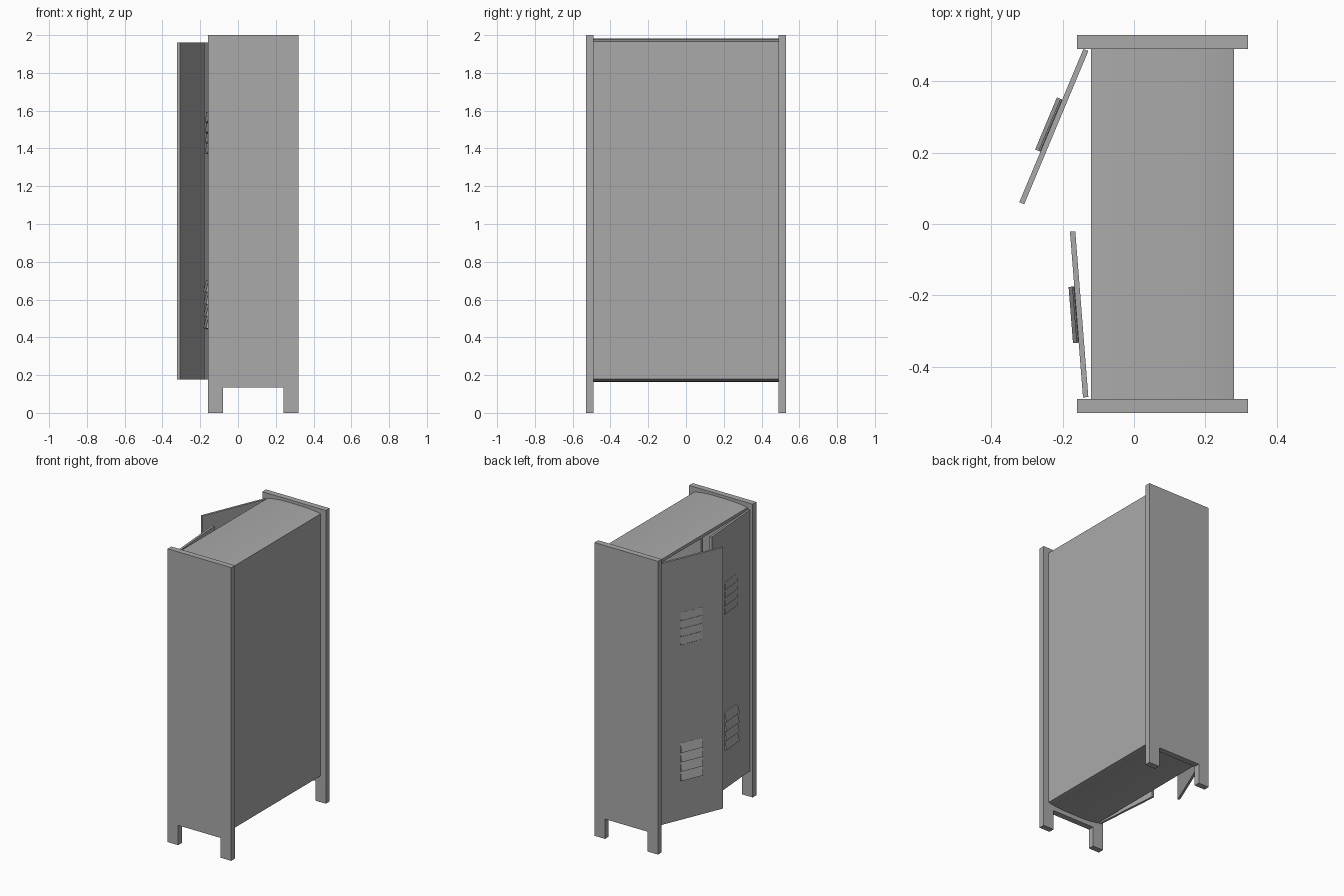
import bpy, bmesh, math
from mathutils import Matrix, Vector

cube = bpy.data.objects.get("Cube")
if cube:
    bpy.data.objects.remove(cube, do_unlink=True)

# One painted-metal colour for the whole cabinet
grey = bpy.data.materials.new("grey_metal")
grey.use_nodes = True
COLOUR = (0.4, 0.4, 0.4, 1)
grey.diffuse_color = COLOUR
grey.node_tree.nodes["Principled BSDF"].inputs["Base Color"].default_value = COLOUR


def extrude_y(name, profile, y0, y1, matrix=Matrix(), smooth=False):
    """Extrude an x-z profile from y0 to y1."""
    bm = bmesh.new()
    face = bm.faces.new([bm.verts.new((x, y0, z)) for x, z in profile])
    new = bmesh.ops.extrude_face_region(bm, geom=[face])["geom"]
    bmesh.ops.translate(bm, vec=(0, y1 - y0, 0),
                        verts=[v for v in new if isinstance(v, bmesh.types.BMVert)])
    bmesh.ops.recalc_face_normals(bm, faces=bm.faces)
    mesh = bpy.data.meshes.new(name)
    bm.to_mesh(mesh)
    bm.free()
    mesh.materials.append(grey)
    obj = bpy.data.objects.new(name, mesh)
    bpy.context.collection.objects.link(obj)
    obj.matrix_world = matrix
    if smooth:
        bpy.ops.object.select_all(action='DESELECT')
        obj.select_set(True)
        bpy.context.view_layer.objects.active = obj
        bpy.ops.object.shade_smooth_by_angle(angle=math.radians(30))
    return obj


def box(name, x0, x1, y0, y1, z0, z1, matrix=Matrix()):
    return extrude_y(name, [(x0, z0), (x1, z0), (x1, z1), (x0, z1)], y0, y1, matrix)


# Side panels with two feet each
side = [(-0.16, 0), (-0.08, 0), (-0.08, 0.135), (0.24, 0.135),
        (0.24, 0), (0.32, 0), (0.32, 2), (-0.16, 2)]
extrude_y("left_side_panel", side, 0.49, 0.53)
extrude_y("right_side_panel", side, -0.53, -0.49)

# Gently crowned top and bottom, back and centre divider
MID, HALF, CROWN = 0.08, 0.2, 0.015
arc = [(MID + HALF * t, CROWN * (1 - abs(t) ** 3))
       for t in (i / 8 - 1 for i in range(17))]


def crowned(name, edge, inner, sign):
    outline = [(x, edge + sign * h) for x, h in arc]
    extrude_y(name, outline + [(MID + HALF, inner), (MID - HALF, inner)],
              -0.49, 0.49, smooth=True)


crowned("top_panel", 1.966, 1.945, 1)
crowned("bottom_panel", 0.179, 0.2, -1)
box("back_panel", 0.265, 0.28, -0.49, 0.49, 0.179, 1.966)
box("centre_divider", -0.12, 0.27, -0.01, 0.01, 0.19, 1.95)

# Doors, each hinged at a side panel, with louvred vents
LENGTH, THICK, VENT = 0.466, 0.015, 0.158


def door(name, hinge_y, angle):
    s = 1 if hinge_y > 0 else -1
    place = (Matrix.Translation(Vector((-0.128, hinge_y, 0)))
             @ Matrix.Rotation(math.radians(-s * angle), 4, 'Z'))
    box(name, -THICK, 0, 0, -s * LENGTH, 0.178, 1.96, place)
    start = -s * (LENGTH - VENT) / 2
    for vent, z0, pitch, depth in (("upper", 1.37, 0.055, 0.006),
                                   ("lower", 0.445, 0.064, 0.016)):
        for i in range(4):
            z = z0 + i * pitch
            slat = [(-THICK, z), (-THICK - depth, z + 0.004),
                    (-THICK - 0.001, z + pitch), (-THICK, z + pitch)]
            extrude_y(f"{name}_{vent}_louvre_{i + 1}", slat,
                      start, start - s * VENT, place)


door("left_door", 0.485, 22.7)
door("right_door", -0.485, 4.5)
